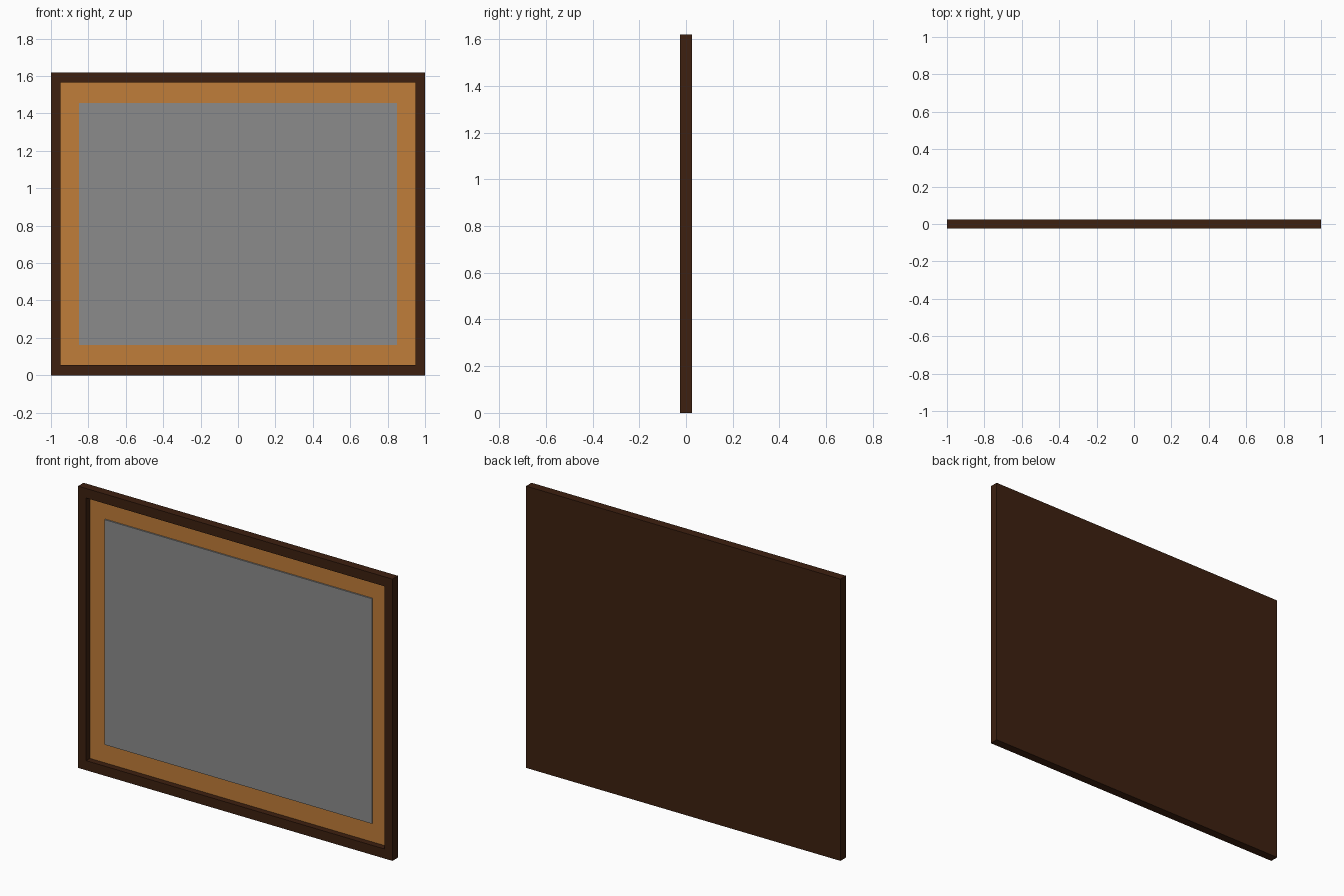
import bpy

if "Cube" in bpy.data.objects:
    bpy.data.objects.remove(bpy.data.objects["Cube"])

W, H, D = 2.0, 1.62, 0.05      # overall width, height, depth
BORDER = 0.052                 # frame moulding width


def material(name, rgb):
    m = bpy.data.materials.new(name)
    m.diffuse_color = (*rgb, 1)
    m.use_nodes = True
    m.node_tree.nodes["Principled BSDF"].inputs["Base Color"].default_value = m.diffuse_color
    return m


wood = material("dark brown wood", (0.047, 0.0145, 0.005))
cork = material("tan mat", (0.527, 0.205, 0.041))
grey = material("grey panel", (0.26, 0.26, 0.26))


def box(name, x, y, z, mat):
    """Box from (min, max) ranges."""
    bpy.ops.mesh.primitive_cube_add(
        size=1, location=[(a + b) / 2 for a, b in (x, y, z)])
    ob = bpy.context.object
    ob.name = name
    ob.scale = [b - a for a, b in (x, y, z)]
    bpy.ops.object.transform_apply(location=False, rotation=False, scale=True)
    ob.data.materials.append(mat)
    return ob


# Frame: a solid board with a rectangular recess in the front
frame = box("frame", (-W / 2, W / 2), (-D / 2, D / 2), (0, H), wood)
cutter = box("recess_cutter", (-W / 2 + BORDER, W / 2 - BORDER),
             (-D, 0.012), (BORDER + 0.003, H - BORDER - 0.003), wood)
cutter.hide_render = True
cutter.hide_set(True)
cut = frame.modifiers.new("recess", 'BOOLEAN')
cut.operation = 'DIFFERENCE'
cut.solver = 'EXACT'
cut.object = cutter

# Tan mat lying in the recess
box("mat", (-W / 2 + BORDER, W / 2 - BORDER), (0.012, 0.018),
    (BORDER + 0.003, H - BORDER - 0.003), cork).location.y -= 0.002

# Slightly raised grey picture panel
box("picture_panel", (-0.85, 0.85), (0.002, 0.014), (0.163, 1.457), grey)
